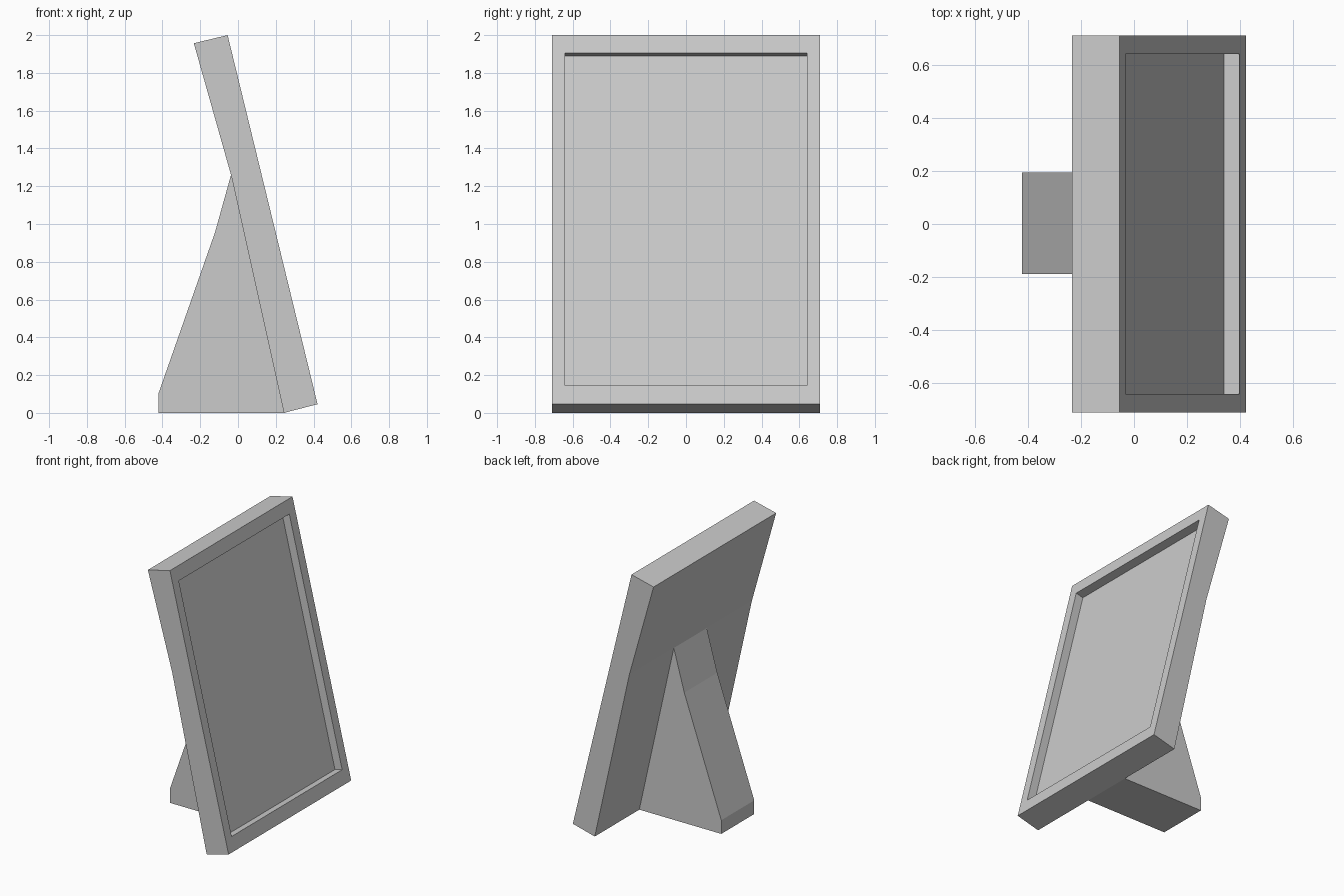
import bpy
import bmesh
from mathutils import Vector

if "Cube" in bpy.data.objects:
    bpy.data.objects.remove(bpy.data.objects["Cube"])


def prism(name, profile, y0, y1):
    """Extrude an (x, z) profile along y into a closed solid."""
    bm = bmesh.new()
    face = bm.faces.new([bm.verts.new((x, y0, z)) for x, z in profile])
    ext = bmesh.ops.extrude_face_region(bm, geom=[face])
    moved = [g for g in ext["geom"] if isinstance(g, bmesh.types.BMVert)]
    bmesh.ops.translate(bm, verts=moved, vec=(0, y1 - y0, 0))
    bmesh.ops.recalc_face_normals(bm, faces=bm.faces)
    mesh = bpy.data.meshes.new(name)
    bm.to_mesh(mesh)
    bm.free()
    obj = bpy.data.objects.new(name, mesh)
    bpy.context.collection.objects.link(obj)
    return obj


# Key points of the side profile
front_low, front_top = Vector((0.421, 0.046)), Vector((-0.055, 2.0))
back_low, back_bend, back_top = (0.243, 0), (-0.037, 1.26), (-0.234, 1.957)

# Leaning frame with a slight bend in its back
frame = prism("frame", [back_low, front_low, front_top, back_top, back_bend],
              -0.71, 0.71)

# Picture recess, cut square to the sloping front
up = (front_top - front_low).normalized()
out = Vector((up.y, -up.x))
low = front_low + up * 0.102
top = front_top - up * 0.098
depth = 0.06
cutter = prism("recess_cutter", [low - out * depth, low + out * 0.1,
                                 top + out * 0.1, top - out * depth],
               -0.64, 0.64)
cutter.hide_render = True
cut = frame.modifiers.new("recess", "BOOLEAN")
cut.operation = "DIFFERENCE"
cut.solver = "EXACT"
cut.object = cutter
bpy.context.view_layer.objects.active = frame
bpy.ops.object.modifier_apply(modifier=cut.name)
bpy.data.objects.remove(cutter)

# Wedge-shaped rear support
prism("rear_stand", [back_low, back_bend, (-0.122, 0.955),
                     (-0.422, 0.10), (-0.422, 0)], -0.188, 0.194)
